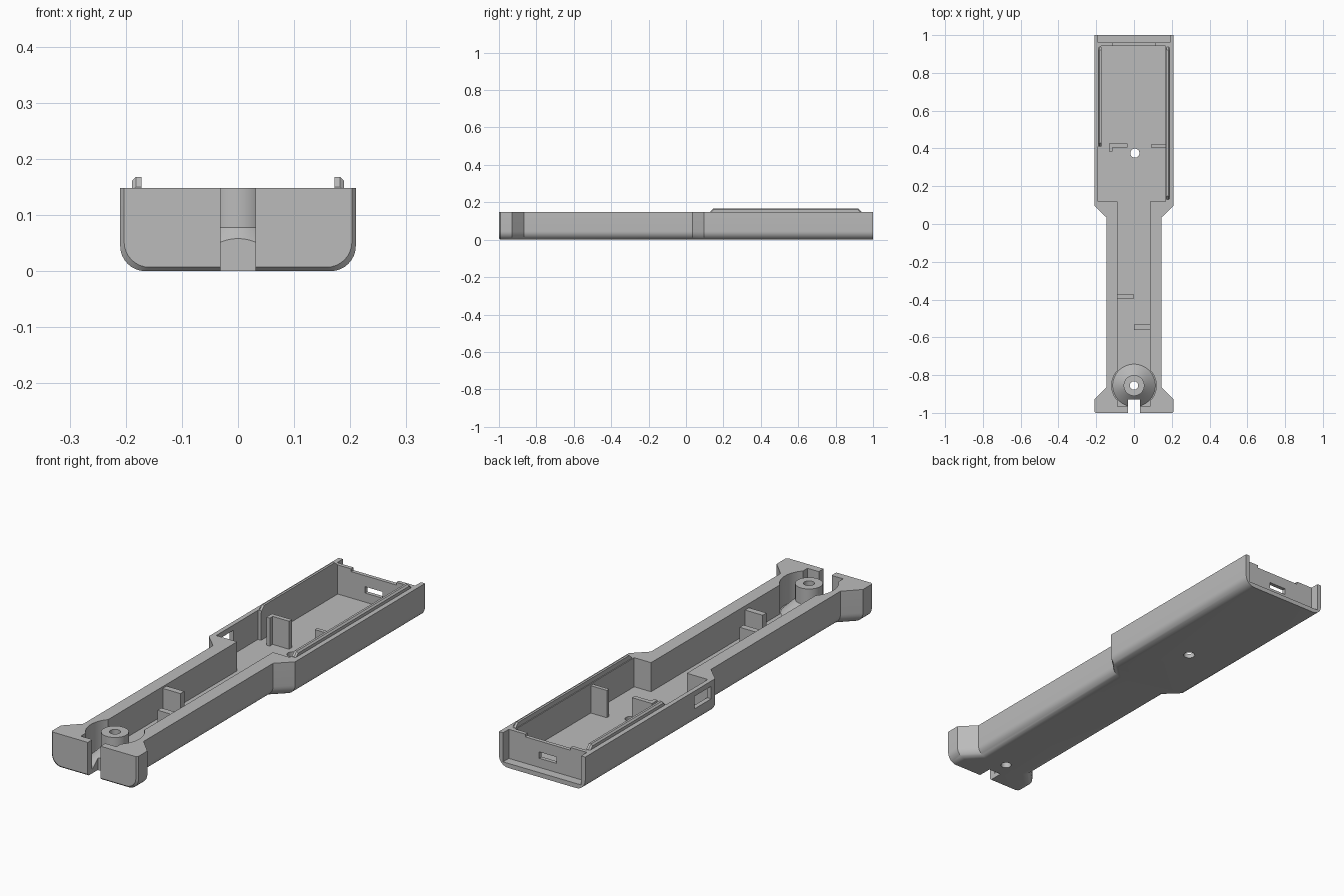
import bpy, bmesh
from math import cos, sin, pi, radians

cube = bpy.data.objects.get("Cube")
if cube:
    bpy.data.objects.remove(cube, do_unlink=True)

grey = bpy.data.materials.new("matte grey")
grey.use_nodes = True
grey.diffuse_color = (0.5, 0.5, 0.5, 1)
grey.node_tree.nodes["Principled BSDF"].inputs["Base Color"].default_value = grey.diffuse_color

RIM, FLOOR = 0.148, 0.02
POST_Y = -0.855


def finish(name, bm):
    bmesh.ops.recalc_face_normals(bm, faces=bm.faces)
    mesh = bpy.data.meshes.new(name)
    bm.to_mesh(mesh)
    bm.free()
    mesh.materials.append(grey)
    obj = bpy.data.objects.new(name, mesh)
    bpy.context.collection.objects.link(obj)
    return obj


def box(name, x0, x1, y0, y1, z0, z1):
    bm = bmesh.new()
    bmesh.ops.create_cube(bm, size=1)
    for v in bm.verts:
        v.co = (x1 if v.co.x > 0 else x0, y1 if v.co.y > 0 else y0, z1 if v.co.z > 0 else z0)
    return finish(name, bm)


def loft(name, rings, closed=False):
    """Skin a row of equal rings; cap the ends unless the row closes on itself."""
    bm = bmesh.new()
    loops = [[bm.verts.new(p) for p in ring] for ring in rings]
    pairs = list(zip(loops, loops[1:]))
    if closed:
        pairs.append((loops[-1], loops[0]))
    else:
        bm.faces.new(loops[0])
        bm.faces.new(loops[-1])
    for a, b in pairs:
        for i in range(len(a)):
            j = (i + 1) % len(a)
            bm.faces.new((a[i], a[j], b[j], b[i]))
    return finish(name, bm)


def circle(x, y, r, z, n=64):
    return [(x + r * cos(2 * pi * i / n), y + r * sin(2 * pi * i / n), z) for i in range(n)]


def cylinder(name, x, y, r, z0, z1):
    return loft(name, [circle(x, y, r, z0), circle(x, y, r, z1)])


def cut(target, cutter):
    cutter.hide_render = True
    mod = target.modifiers.new("cut", "BOOLEAN")
    mod.operation, mod.solver, mod.object = "DIFFERENCE", "EXACT", cutter
    bpy.context.view_layer.objects.active = target
    bpy.ops.object.modifier_apply(modifier=mod.name)
    bpy.data.objects.remove(cutter, do_unlink=True)


# Body: a trough section with rounded lower edges, lofted along its length
def section(y, half, base=0.0, r=0.045, steps=8):
    arc = [(half - r + r * sin(a), base + r - r * cos(a))
           for a in (pi / 2 * i / steps for i in range(steps + 1))]
    right = arc + [(half, RIM)]
    return [(x, y, z) for x, z in right] + [(-x, y, z) for x, z in reversed(right)]


body = loft("body", [
    section(-1, 0.203, 0.007), section(-0.992, 0.21), section(-0.93, 0.21),
    section(-0.865, 0.146), section(0.035, 0.146), section(0.097, 0.21), section(1, 0.21)])

# Cavities: head, switch bay, neck channel, round pocket, rear recess
TOP = 0.2
cut(body, box("head_cavity", -0.175, 0.168, 0.12, 0.943, FLOOR, TOP))
cut(body, box("switch_bay", -0.19, -0.1, 0.12, 0.41, FLOOR, TOP))
cut(body, box("neck_channel", -0.088, 0.086, -0.967, 0.2, FLOOR, TOP))
cut(body, cylinder("round_pocket", 0, POST_Y, 0.118, FLOOR, TOP))
cut(body, box("rear_recess", -0.19, 0.19, 0.96, 1.1, FLOOR, TOP))
cut(body, box("rear_panel_notch", -0.11, 0.11, 0.93, 1.1, 0.136, TOP))

# Openings through the walls and floor
cut(body, box("port_opening", -0.042, 0.042, 0.9, 1.1, 0.06, 0.088))
cut(body, box("switch_window", -0.3, -0.15, 0.125, 0.24, 0.07, 0.125))
cut(body, cylinder("floor_hole", 0.005, 0.375, 0.024, -0.1, 0.1))
cut(body, cylinder("screw_hole", 0, POST_Y, 0.022, -0.1, 0.1))

# Screw post with a conical foot
profile = [(0.022, RIM), (0.055, RIM), (0.055, 0.078), (0.115, 0.018), (0.115, 0.01), (0.022, 0.01)]
post = loft("screw_post", [circle(0, POST_Y, r, z) for r, z in profile], closed=True)

# Cable slot in the front end
for part in (body, post):
    cut(part, box("cable_slot", -0.031, 0.031, -1.1, -0.93, -0.1, TOP))

# Baffles in the neck and brackets in the head
parts = [body, post]
for name, x0, x1, y0, y1, top in (
        ("right_baffle", -0.1, -0.002, -0.397, -0.37, 0.14),
        ("left_baffle", 0, 0.1, -0.56, -0.533, 0.13),
        ("right_bracket", -0.132, -0.035, 0.405, 0.425, 0.143),
        ("right_bracket_leg", -0.132, -0.115, 0.385, 0.41, 0.143),
        ("left_bracket", 0.09, 0.175, 0.405, 0.422, 0.14)):
    parts.append(box(name, x0, x1, y0, y1, 0.01, top))


# Snap rails on the head rim, bevelled outside and at both ends
def rail(name, side, y0, y1):
    def ring(y, top):
        pts = [(0.172, 0.14), (0.189, 0.14), (0.189, top - 0.007), (0.182, top), (0.172, top)]
        return [(side * x, y, z) for x, z in pts]
    return loft(name, [ring(y0, 0.15), ring(y0 + 0.018, 0.168),
                       ring(y1 - 0.018, 0.168), ring(y1, 0.15)])


parts.append(rail("left_rail", 1, 0.13, 0.938))
parts.append(rail("right_rail", -1, 0.41, 0.938))

# Smooth the curved surfaces, keep edges crisp
bpy.ops.object.select_all(action="DESELECT")
for part in parts:
    part.select_set(True)
bpy.context.view_layer.objects.active = body
bpy.ops.object.shade_smooth_by_angle(angle=radians(30))
